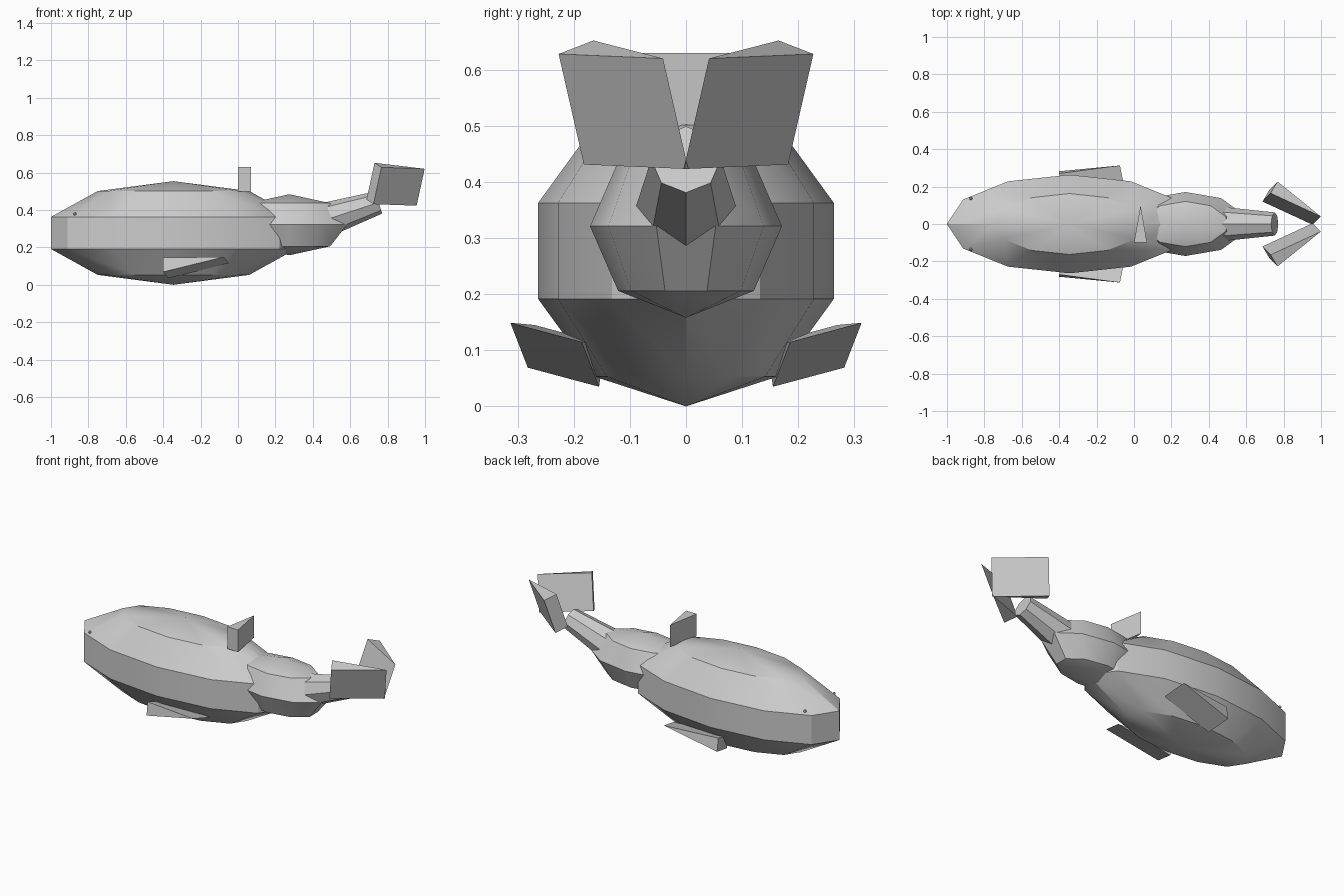
import bpy, bmesh, math
from mathutils import Matrix, Vector

if "Cube" in bpy.data.objects:
    bpy.data.objects.remove(bpy.data.objects["Cube"], do_unlink=True)

grey = bpy.data.materials.new("plain_grey")
grey.use_nodes = True
GREY = (0.6, 0.6, 0.6, 1)
grey.diffuse_color = GREY
grey.node_tree.nodes["Principled BSDF"].inputs["Base Color"].default_value = GREY


def finish(name, bm, smooth=False):
    bmesh.ops.recalc_face_normals(bm, faces=bm.faces)
    mesh = bpy.data.meshes.new(name)
    bm.to_mesh(mesh)
    bm.free()
    mesh.materials.append(grey)
    ob = bpy.data.objects.new(name, mesh)
    bpy.context.collection.objects.link(ob)
    if smooth:
        bpy.ops.object.select_all(action="DESELECT")
        ob.select_set(True)
        bpy.context.view_layer.objects.active = ob
        bpy.ops.object.shade_smooth_by_angle(angle=math.radians(30))
    return ob


def ellipsoid(name, centre, radii, segments, rings):
    bm = bmesh.new()
    place = Matrix.Translation(centre) @ Matrix.Diagonal((*radii, 1))
    bmesh.ops.create_uvsphere(bm, u_segments=segments, v_segments=rings, radius=1, matrix=place)
    finish(name, bm, True)


def wedge(name, triangle, sweep, side=1):
    """Triangular prism: a triangle swept along a vector, mirrored in y when side is -1."""
    bm = bmesh.new()
    flip = Vector((1, side, 1))
    near = [bm.verts.new(Vector(p) * flip) for p in triangle]
    far = [bm.verts.new((Vector(p) + Vector(sweep)) * flip) for p in triangle]
    bm.faces.new(near)
    bm.faces.new(far)
    for i in range(3):
        j = (i + 1) % 3
        bm.faces.new((near[i], near[j], far[j], far[i]))
    finish(name, bm)


# Body and rear body
ellipsoid("body", (-0.345, 0, 0.277), (0.689, 0.277, 0.277), 12, 5)
ellipsoid("rear_body", (0.275, 0, 0.321), (0.324, 0.171, 0.163), 10, 4)

# Tapered tail stalk, rising toward the flukes
start, end = Vector((0.42, 0, 0.332)), Vector((0.752, 0, 0.44))
axis = end - start
bm = bmesh.new()
bmesh.ops.create_cone(
    bm, cap_ends=True, segments=8, radius1=0.097, radius2=0.062, depth=axis.length,
    matrix=Matrix.Translation((start + end) / 2) @ axis.to_track_quat("Z", "Y").to_matrix().to_4x4())
finish("tail_stalk", bm, True)

# Fin on the back
wedge("back_fin", [(0, -0.1, 0.5), (0.07, -0.1, 0.5), (0.035, 0.1, 0.5)], (0, 0, 0.13))

# Paired parts
for label, side in (("left", 1), ("right", -1)):
    y_name = "rear" if side == 1 else "front"
    wedge(y_name + "_tail_fluke",
          [(0.73, 0.165, 0.652), (0.767, 0.227, 0.628), (0.998, 0.041, 0.62)],
          (-0.043, -0.045, -0.197), side)
    wedge(y_name + "_flipper",
          [(-0.375, 0.155, 0.035), (-0.375, 0.143, 0.111), (-0.05, 0.186, 0.115)],
          (-0.025, 0.127, 0.034), side)
    ellipsoid(y_name + "_eye", (-0.872, side * 0.136, 0.379), (0.008, 0.008, 0.008), 8, 6)
